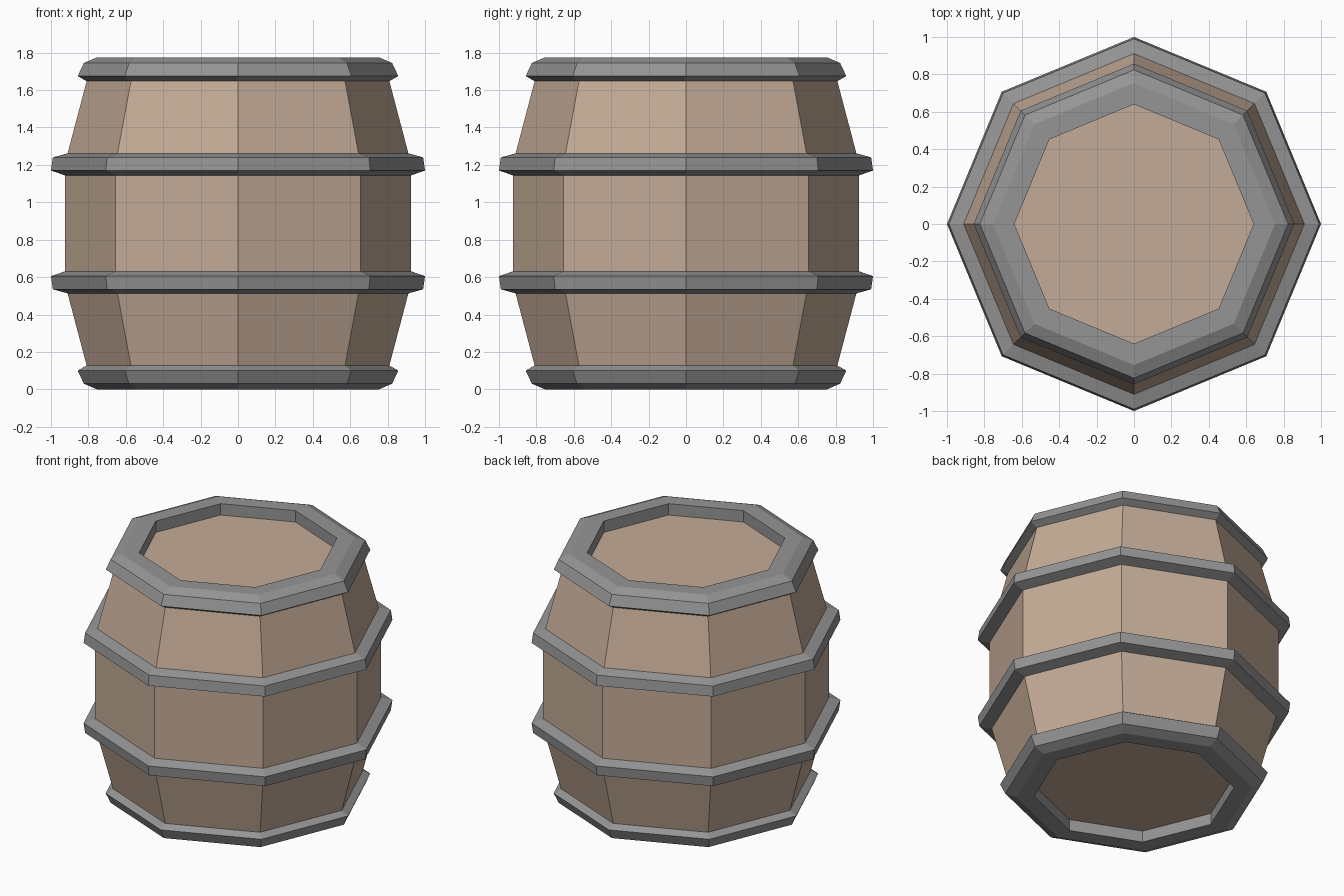
import bpy, math

if "Cube" in bpy.data.objects:
    bpy.data.objects.remove(bpy.data.objects["Cube"])

SIDES = 8
TOP = 1.775


def material(name, rgb):
    m = bpy.data.materials.new(name)
    m.diffuse_color = (*rgb, 1)
    m.use_nodes = True
    m.node_tree.nodes["Principled BSDF"].inputs["Base Color"].default_value = m.diffuse_color
    return m


def lathe(name, profile, mat, closed):
    """Spin an (r, z) profile, listed bottom to top on the outside, into an octagon."""
    verts, faces = [], []
    for r, z in profile:
        for i in range(SIDES):
            a = 2 * math.pi * i / SIDES
            verts.append((r * math.cos(a), r * math.sin(a), z))
    n = len(profile)
    for k in range(n if closed else n - 1):
        lo, hi = k * SIDES, (k + 1) % n * SIDES
        for i in range(SIDES):
            j = (i + 1) % SIDES
            faces.append((lo + i, lo + j, hi + j, hi + i))
    if not closed:
        faces.append(tuple(reversed(range(SIDES))))
        faces.append(tuple(range((n - 1) * SIDES, n * SIDES)))
    mesh = bpy.data.meshes.new(name)
    mesh.from_pydata(verts, [], faces)
    mesh.materials.append(mat)
    ob = bpy.data.objects.new(name, mesh)
    bpy.context.collection.objects.link(ob)
    return ob


def flip(profile):
    """Mirror a profile top to bottom, keeping its winding."""
    return [(r, TOP - z) for r, z in reversed(profile)]


wood = material("wood", (0.55, 0.41, 0.31))
metal = material("metal", (0.30, 0.30, 0.30))

# Wooden body, with its end caps recessed inside the rim hoops
lower = [(0.795, 0.08), (0.81, 0.13), (0.926, 0.57)]
lathe("barrel_body", lower + flip(lower), wood, False)

# Rim hoops around the two ends
rim = [(0.64, 0.0), (0.754, 0.0), (0.824, 0.03), (0.857, 0.10),
       (0.805, 0.13), (0.64, 0.09)]
lathe("bottom_rim", rim, metal, True)
lathe("top_rim", flip(rim), metal, True)

# Hoops around the belly
hoop = [(0.90, 0.51), (0.99, 0.535), (1.0, 0.605), (0.92, 0.633)]
lathe("lower_hoop", hoop, metal, True)
lathe("upper_hoop", flip(hoop), metal, True)
